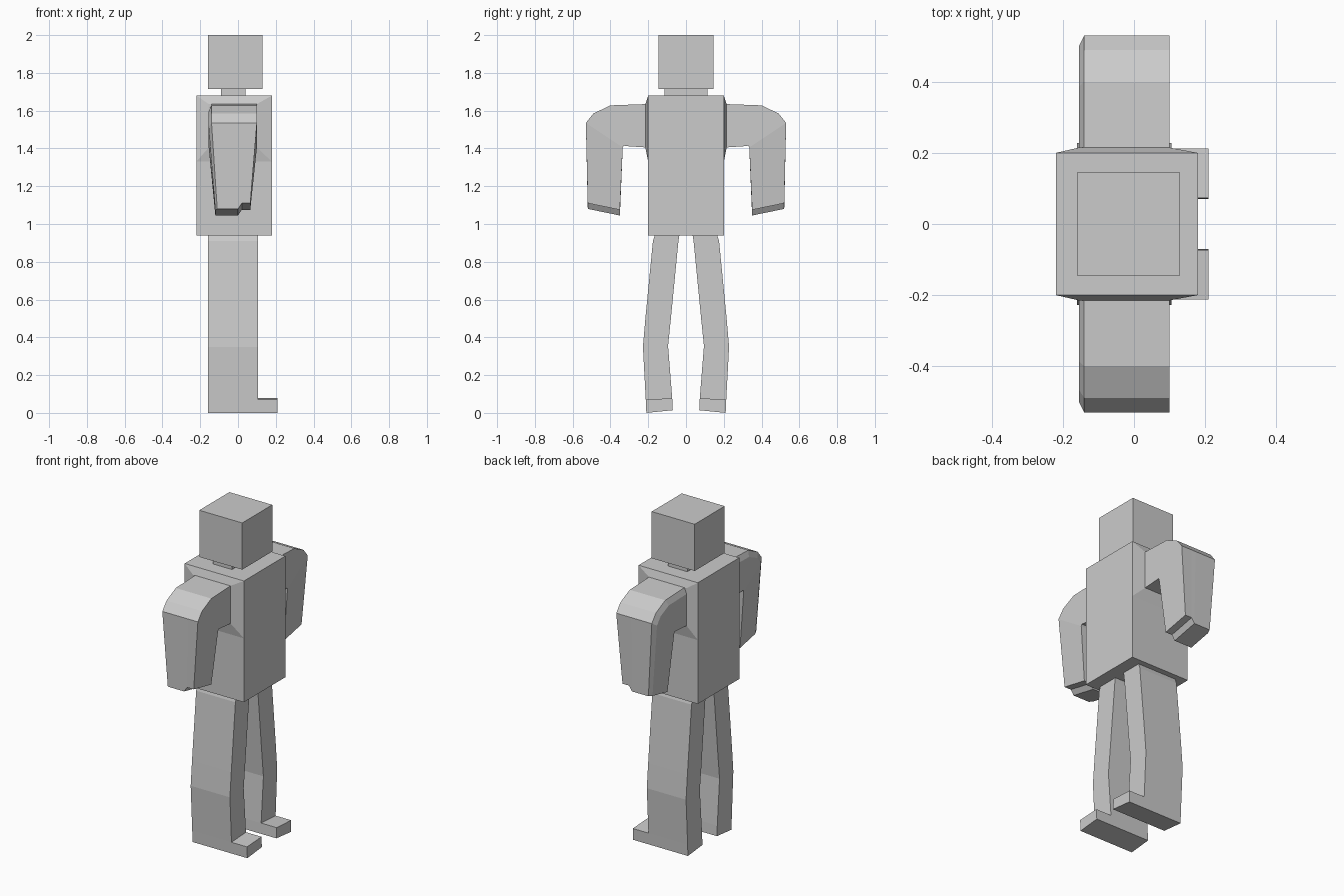
import bpy, bmesh

cube = bpy.data.objects.get("Cube")
if cube:
    bpy.data.objects.remove(cube, do_unlink=True)

grey = bpy.data.materials.new("plain grey")
grey.use_nodes = True
COLOUR = (0.6, 0.6, 0.6, 1)
grey.diffuse_color = COLOUR
grey.node_tree.nodes["Principled BSDF"].inputs["Base Color"].default_value = COLOUR


def finish(name, bm, mirrored=False):
    """Turn a bmesh into a flat-shaded grey object, mirrored over y if wanted."""
    bmesh.ops.recalc_face_normals(bm, faces=bm.faces)
    mesh = bpy.data.meshes.new(name)
    bm.to_mesh(mesh)
    bm.free()
    mesh.materials.append(grey)
    obj = bpy.data.objects.new(name, mesh)
    bpy.context.collection.objects.link(obj)
    if mirrored:
        mod = obj.modifiers.new("mirror", 'MIRROR')
        mod.use_axis = (False, True, False)
        mod.use_mirror_merge = False


def loft(bm, rings, caps=True):
    """Join rings of points with quads and return their vertices."""
    loops = [[bm.verts.new(p) for p in ring] for ring in rings]
    for a, b in zip(loops, loops[1:]):
        for i in range(len(a)):
            j = (i + 1) % len(a)
            bm.faces.new((a[i], a[j], b[j], b[i]))
    if caps:
        bm.faces.new(loops[0])
        bm.faces.new(loops[-1])
    return loops


def box(name, x, y, z):
    bm = bmesh.new()
    loft(bm, [[(x[0], -y, h), (x[1], -y, h), (x[1], y, h), (x[0], y, h)] for h in z])
    finish(name, bm)


# Head, neck and torso
box("head", (-0.16, 0.13), 0.145, (1.715, 2.0))
box("neck", (-0.09, 0.04), 0.115, (1.68, 1.715))
box("torso", (-0.22, 0.18), 0.2, (0.94, 1.68))

# Shallow tapered shoulder plates
bm = bmesh.new()
loft(bm, [[(x0, y, z0), (x1, y, z0), (x1, y, z1), (x0, y, z1)]
          for x0, x1, y, z0, z1 in ((-0.22, 0.18, 0.2, 1.33, 1.68),
                                    (-0.155, 0.10, 0.215, 1.405, 1.635))])
finish("shoulders", bm, True)

# Arms: each station has an outer and an inner (y, z), with a chamfered back edge
ARM_X = (-0.155, -0.14, 0.0, 0.03, 0.10)
HAND_X = (-0.12, -0.11, 0.0, 0.02, 0.065)
STATIONS = [((0.205, 1.635), (0.205, 1.405)),
            ((0.40, 1.628), (0.31, 1.412)),
            ((0.49, 1.585), (0.33, 1.415)),
            ((0.53, 1.535), (0.335, 1.405)),
            ((0.52, 1.08), (0.35, 1.045))]
rings = []
for outer, inner in STATIONS:
    hand = outer == STATIONS[-1][0]
    xs = HAND_X if hand else ARM_X
    lift = [0.03 if hand and i > 2 else 0 for i in range(len(xs))]
    row_out = [(x, outer[0], outer[1] + h) for x, h in zip(xs, lift)]
    row_in = [(x, inner[0], inner[1] + h) for x, h in zip(xs, lift)]
    row_out[0] = (xs[0], *(o + 0.15 * (i - o) for o, i in zip(outer, inner)))
    rings.append(row_out + row_in[::-1])
bm = bmesh.new()
loops = loft(bm, rings, caps=False)
for end in (loops[0], loops[-1]):
    n = len(end)
    for i in range(n // 2 - 1):
        bm.faces.new((end[i], end[i + 1], end[n - 2 - i], end[n - 1 - i]))
finish("arms", bm, True)

# Legs: inner y, inner z, outer y, outer z down the bowed length
LEG = [(0.035, 0.94, 0.165, 0.94), (0.04, 0.91, 0.175, 0.91),
       (0.08, 0.5, 0.215, 0.5), (0.095, 0.355, 0.228, 0.35),
       (0.073, 0.078, 0.213, 0.07), (0.07, 0.014, 0.21, 0.0)]


def leg_ring(row, x0, x1):
    yi, zi, yo, zo = row
    return [(x0, yi, zi), (x1, yi, zi), (x1, yo, zo), (x0, yo, zo)]


bm = bmesh.new()
loft(bm, [leg_ring(row, -0.16, 0.105) for row in LEG])
finish("legs", bm, True)

# Feet reach forward from the lowest leg segment
bm = bmesh.new()
loft(bm, [leg_ring(row, 0.105, 0.21) for row in LEG[-2:]])
finish("feet", bm, True)
